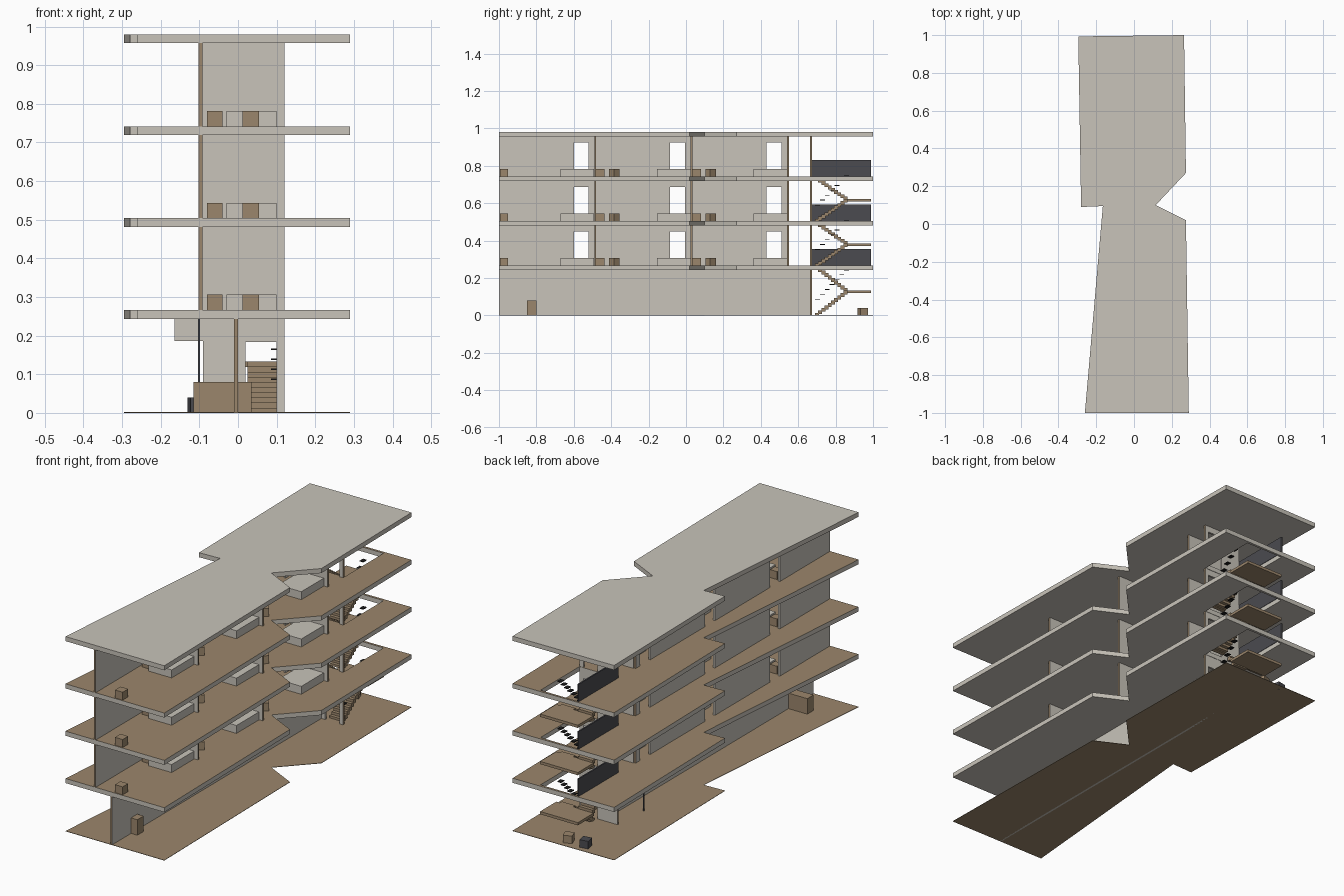
import bpy, bmesh
from math import radians
from mathutils import Matrix, Vector

if "Cube" in bpy.data.objects:
    bpy.data.objects.remove(bpy.data.objects["Cube"], do_unlink=True)


def material(name, rgb):
    m = bpy.data.materials.new(name)
    m.use_nodes = True
    m.diffuse_color = (*rgb, 1)
    m.node_tree.nodes["Principled BSDF"].inputs["Base Color"].default_value = (*rgb, 1)
    return m


PLASTER = material("pale plaster", (0.58, 0.55, 0.49))
WOOD = material("brown floor", (0.33, 0.24, 0.15))
DARK = material("dark panel", (0.07, 0.07, 0.08))
BLACK = material("black metal", (0.012, 0.012, 0.012))


def finish(bm, name, mats, rule=None):
    bmesh.ops.recalc_face_normals(bm, faces=bm.faces)
    for f in bm.faces:
        f.material_index = 1 if rule and rule(f) else 0
    me = bpy.data.meshes.new(name)
    bm.to_mesh(me)
    bm.free()
    for m in mats:
        me.materials.append(m)
    ob = bpy.data.objects.new(name, me)
    bpy.context.collection.objects.link(ob)
    return ob


def add_box(bm, x, y, z, turn=0):
    size = Vector((x[1] - x[0], y[1] - y[0], z[1] - z[0]))
    mid = Vector((x[0] + x[1], y[0] + y[1], z[0] + z[1])) / 2
    mat = (Matrix.Translation(mid) @ Matrix.Rotation(radians(turn), 4, 'Z')
           @ Matrix.Diagonal((*size, 1)))
    bmesh.ops.create_cube(bm, size=1, matrix=mat)


def box(name, x, y, z, mat, turn=0):
    bm = bmesh.new()
    add_box(bm, x, y, z, turn)
    return finish(bm, name, [mat])


def slab(name, loops, top, thick, mats):
    """Flat plate from an outline and optional holes; the top face takes the second material."""
    bm = bmesh.new()
    edges = []
    for loop in loops:
        vs = [bm.verts.new((x, y, top)) for x, y in loop]
        edges += [bm.edges.new((a, b)) for a, b in zip(vs, vs[1:] + vs[:1])]
    bmesh.ops.triangle_fill(bm, use_beauty=True, edges=edges, normal=(0, 0, 1))
    ext = bmesh.ops.extrude_face_region(bm, geom=bm.faces[:], use_keep_orig=True)
    moved = [v for v in ext["geom"] if isinstance(v, bmesh.types.BMVert)]
    bmesh.ops.translate(bm, verts=moved, vec=(0, 0, -thick))
    return finish(bm, name, mats,
                  lambda f: len(mats) > 1 and f.calc_center_median().z > top - 0.001)


def wall(name, axis, a, b, at, z0, z1, doors=()):
    """Thin wall along one axis with door openings and brown end faces."""
    pts = [(a, z0)]
    for d0, d1 in doors:
        pts += [(d0, z0), (d0, z0 + DOOR), (d1, z0 + DOOR), (d1, z0)]
    pts += [(b, z0), (b, z1), (a, z1)]
    bm = bmesh.new()
    vs = [bm.verts.new((u, at, z) if axis == 0 else (at, u, z)) for u, z in pts]
    face = bm.faces.new(vs)
    ext = bmesh.ops.extrude_face_region(bm, geom=[face], use_keep_orig=True)
    moved = [v for v in ext["geom"] if isinstance(v, bmesh.types.BMVert)]
    bmesh.ops.translate(bm, verts=moved, vec=(0, WALL, 0) if axis == 0 else (WALL, 0, 0))

    def is_end(f):
        c = f.calc_center_median()[axis]
        return min(abs(c - a), abs(c - b)) < 0.0005
    return finish(bm, name, [PLASTER, WOOD], is_end)


OUTLINE = [(-0.26, -1), (0.29, -1), (0.275, 0.02), (0.115, 0.1), (0.275, 0.27),
           (0.265, 1), (-0.295, 0.993), (-0.28, 0.09), (-0.165, 0.095)]
STAIRWELL = [(-0.09, 0.675), (0.12, 0.675), (0.12, 0.985), (-0.09, 0.985)]
STOREY, THICK, FIRST = 0.238, 0.023, 0.266
WALL, DOOR, BAY = 0.01, 0.184, 0.515
FLOORS = [FIRST + STOREY * i for i in range(3)]

# Ground, floors and roof
slab("ground", [OUTLINE], 0.002, 0.002, [WOOD])
for i, z in enumerate(FLOORS):
    slab(f"floor_slab_{i + 1}", [OUTLINE, STAIRWELL], z, THICK, [PLASTER, WOOD])
slab("roof_slab", [OUTLINE], FIRST + STOREY * 3, THICK, [PLASTER])

# Ground storey
under = FIRST - THICK
wall("ground_spine_wall", 1, -1, 0.665, -0.01, 0, under)
wall("ground_stair_wall", 0, -0.09, 0.12, 0.663, 0, under, [(0.02, 0.1)])
box("ground_lintel", (-0.165, -0.09), (0.663, 0.673), (0.186, under), PLASTER)
box("entrance_post", (-0.104, -0.098), (0.477, 0.483), (0, under), DARK)
box("entrance_block", (-0.115, 0.035), (-0.85, -0.8), (0, 0.08), WOOD)
box("ground_stool", (-0.032, 0.012), (0.924, 0.968), (0, 0.04), WOOD, 20)
box("ground_dark_stool", (-0.127, -0.083), (0.924, 0.968), (0, 0.04), DARK, 10)

# Upper storeys: spine wall, cross walls and furniture repeated per bay
for i, z in enumerate(FLOORS):
    n = i + 1
    top = z + STOREY - THICK
    doors = [(-0.6 + BAY * k, -0.52 + BAY * k) for k in range(3)]
    wall(f"spine_wall_{n}", 1, -1, 0.545, -0.102, z, top, doors)
    wall(f"stair_wall_{n}", 0, -0.09, 0.12, 0.663, z, top, [(0.02, 0.1)])
    box(f"stair_parapet_{n}", (-0.095, -0.088), (0.673, 0.988), (z, z + 0.088), DARK)
    box(f"side_stool_{n}", (-0.08, -0.04), (-0.65, -0.61), (z, z + 0.04), WOOD)
    for k in range(3):
        y = BAY * k
        tag = f"{n}_{k + 1}"
        wall(f"cross_wall_{tag}", 0, -0.092, 0.12, y - 0.49, z, top)
        box(f"low_counter_{tag}", (-0.03, 0.1), (y - 0.67, y - 0.491), (z, z + 0.04), PLASTER)
        box(f"stool_{tag}", (0.012, 0.055), (y - 0.995, y - 0.951), (z, z + 0.04), WOOD)
        if k:
            box(f"turned_stool_{tag}", (0.035, 0.075), (y - 0.918, y - 0.878),
                (z, z + 0.04), WOOD, 40)

# Stairs: two flights and a landing in each storey, with small dark rail plates
STEPS = 10
for i, base in enumerate([0] + FLOORS[:2]):
    rise = (FIRST if i == 0 else STOREY) / (2 * STEPS)
    run = 0.17 / STEPS
    half = rise * STEPS
    bm = bmesh.new()
    for s in range(STEPS):
        y = 0.69 + run * s
        up = base + rise * (s + 1)
        add_box(bm, (0.025, 0.1), (y, y + run + 0.004), (max(base, up - 0.02), up))
        down = base + 2 * half - rise * s
        add_box(bm, (-0.085, -0.005), (y, y + run + 0.004), (down - 0.02, down))
    add_box(bm, (-0.09, 0.12), (0.86, 0.988), (base + half - 0.014, base + half))
    finish(bm, f"stairs_{i + 1}", [WOOD])

    bm = bmesh.new()
    for s in range(7):
        y = 0.69 + 0.026 * s
        z = base + 0.085 + 0.026 * s
        add_box(bm, (0.085, 0.105), (y, y + 0.026), (z, z + 0.004))
    finish(bm, f"stair_rail_plates_{i + 1}", [BLACK])
